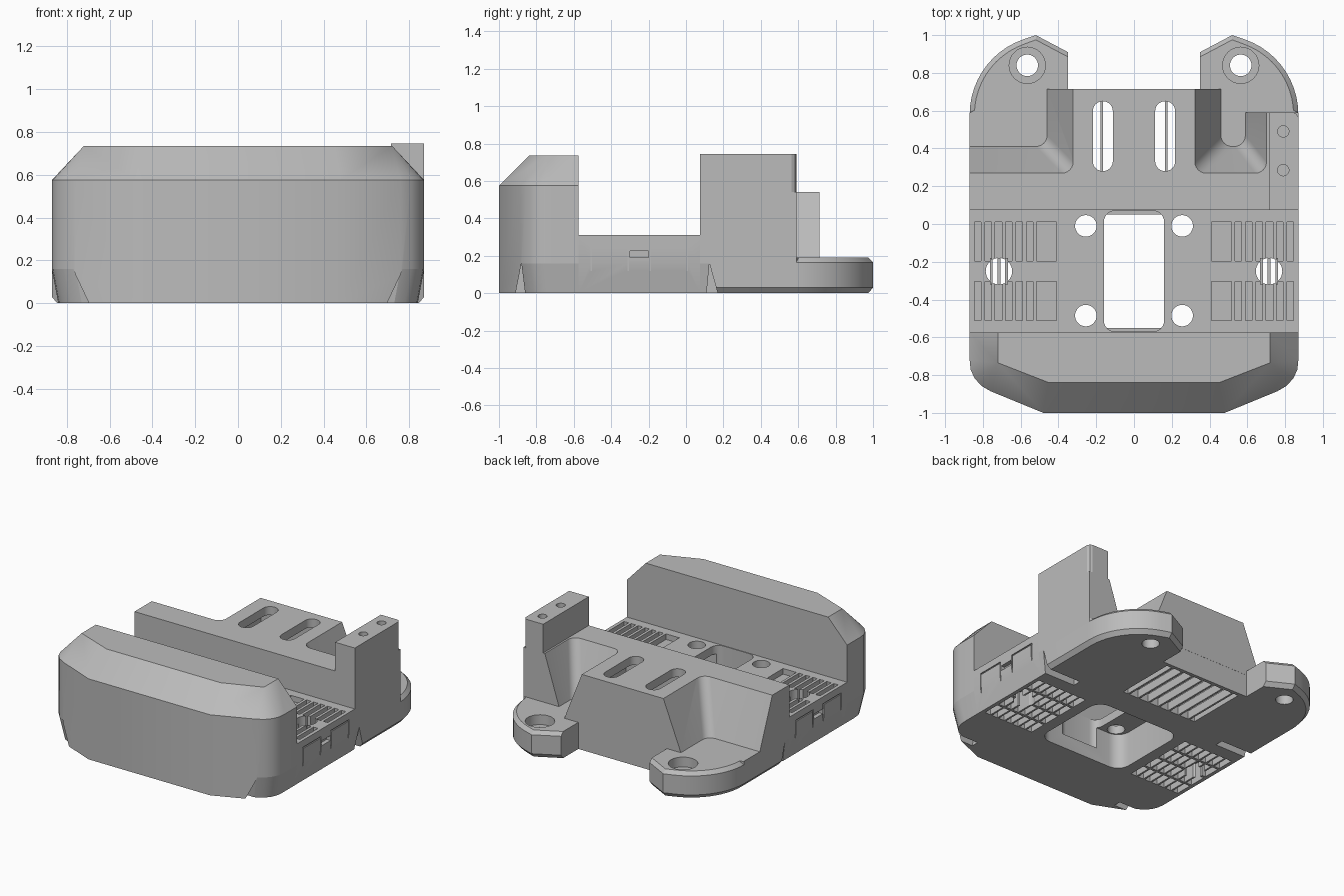
import bpy
import bmesh
from math import sin, cos, pi

cube = bpy.data.objects.get("Cube")
if cube:
    bpy.data.objects.remove(cube)

grey = bpy.data.materials.new("plain grey")
grey.use_nodes = True
grey.diffuse_color = (0.5, 0.5, 0.5, 1)
grey.node_tree.nodes["Principled BSDF"].inputs["Base Color"].default_value = (0.5, 0.5, 0.5, 1)


def hull(points):
    """Convex solid around the points."""
    bm = bmesh.new()
    for p in points:
        bm.verts.new(p)
    res = bmesh.ops.convex_hull(bm, input=bm.verts)
    loose = [v for v in set(res["geom_interior"] + res["geom_unused"])
             if isinstance(v, bmesh.types.BMVert) and v.is_valid and not v.link_faces]
    bmesh.ops.delete(bm, geom=loose, context="VERTS")
    bmesh.ops.dissolve_limit(bm, angle_limit=0.005, verts=bm.verts, edges=bm.edges)
    bmesh.ops.recalc_face_normals(bm, faces=bm.faces)
    return bm


def loft(*layers):
    """Convex solid through (outline, height) layers."""
    return hull([(x, y, z) for outline, z in layers for x, y in outline])


def rect(x0, x1, y0, y1, r=0.0, n=6):
    if not r:
        return [(x0, y0), (x1, y0), (x1, y1), (x0, y1)]
    corners = [(x1 - r, y1 - r), (x0 + r, y1 - r), (x0 + r, y0 + r), (x1 - r, y0 + r)]
    return [(cx + r * cos((q + i / n) * pi / 2), cy + r * sin((q + i / n) * pi / 2))
            for q, (cx, cy) in enumerate(corners) for i in range(n + 1)]


def box(x0, x1, y0, y1, z0, z1, r=0.0):
    outline = rect(x0, x1, y0, y1, r)
    return loft((outline, z0), (outline, z1))


def rod(x, y, r, z0, z1):
    outline = [(x + r * cos(i * pi / 16), y + r * sin(i * pi / 16)) for i in range(32)]
    return loft((outline, z0), (outline, z1))


def make(name, solids):
    mesh = bpy.data.meshes.new(name)
    whole = bmesh.new()
    for bm in solids:
        bm.to_mesh(mesh)
        bm.free()
        whole.from_mesh(mesh)
    whole.to_mesh(mesh)
    whole.free()
    mesh.materials.clear()
    mesh.materials.append(grey)
    obj = bpy.data.objects.new(name, mesh)
    bpy.context.collection.objects.link(obj)
    return obj


def part(name, solid, cuts=()):
    obj = make(name, [solid])
    if cuts:
        cutter = make("cutter", cuts)
        cutter.hide_render = True
        mod = obj.modifiers.new("cut", "BOOLEAN")
        mod.operation, mod.solver, mod.object = "DIFFERENCE", "EXACT", cutter
        mod.use_self = True
    bpy.ops.object.select_all(action="DESELECT")
    obj.select_set(True)
    bpy.context.view_layer.objects.active = obj
    if cuts:
        bpy.ops.object.modifier_apply(modifier="cut")
        bpy.data.objects.remove(cutter)
    bpy.ops.object.shade_smooth_by_angle(angle=0.4)
    return obj


def flip(outline, s):
    return [(s * x, y) for x, y in outline]


def both(outline):
    return outline + flip(outline, -1)


def notch(s):
    """Undercut along the lower side edge."""
    return loft((rect(s * 0.6, s * 1.1, -0.915, 0.175), -0.02),
                (rect(s * 0.6, s * 1.1, -0.88, 0.125), 0.16))


SIDES = (("right", -1), ("left", 1))

# Front bumper with bevelled crown
nose = [(0.48, -1), (0.76, -0.885), (0.81, -0.855), (0.845, -0.815),
        (0.865, -0.77), (0.87, -0.72), (0.87, -0.575)]
crown = [(0.45, -0.84), (0.72, -0.735), (0.72, -0.575)]
part("front_bumper", loft((both(nose), 0), (both(nose), 0.575), (both(crown), 0.735)),
     [notch(-1), notch(1)])

# Skirts filling the undercuts
for label, s in SIDES:
    lip = flip([(0.55, -0.88), (0.76, -0.88)] + nose[2:] + [(0.55, -0.575)], s)
    inner = [(x - s * 0.03, y + 0.02 if y < -0.6 else y) for x, y in lip]
    part(label + "_front_skirt", loft((inner, 0), (inner, 0.13), (lip, 0.16)))
    tail, tail_in = (rect(s * 0.55, s * x, 0.075, y) for x, y in ((0.87, 0.125), (0.84, 0.11)))
    part(label + "_rear_skirt", loft((tail_in, 0), (tail_in, 0.13), (tail, 0.16)))

# Centre deck with window, screw holes and vents
deck_low = rect(-0.84, 0.84, -0.575, 0.075)
deck_top = rect(-0.87, 0.87, -0.575, 0.075)
cuts = [box(-0.16, 0.16, -0.57, 0.07, 0.1, 0.5, 0.06),
        box(-0.34, 0.34, -0.55, 0.05, -0.1, 0.25, 0.09)]
for s in (-1, 1):
    cuts += [rod(s * 0.255, y, 0.057, 0.2, 0.5) for y in (-0.01, -0.485)]
    cuts.append(rod(s * 0.715, -0.25, 0.07, -0.1, 0.5))
    cuts.append(box(s * 0.84, s * 0.9, -0.3, -0.2, 0.19, 0.225))
    for y in (-0.51, -0.195):
        cuts.append(box(s * 0.41, s * 0.515, y, y + 0.205, 0.27, 0.5))
        cuts += [box(s * (0.535 + 0.055 * i), s * (0.57 + 0.055 * i), y, y + 0.205, 0.19, 0.5)
                 for i in range(6)]
        cuts += [box(s * 0.862, s * 0.9, y + d, y + d + 0.008, 0.12, 0.26) for d in (0, 0.197)]
        cuts.append(box(s * 0.862, s * 0.9, y + 0.008, y + 0.197, 0.25, 0.26))
    # Lower grille cells
    for i in range(7):
        for j in range(4):
            x, y = 0.42 + 0.058 * i, -0.53 + 0.14 * j
            cuts.append(box(s * x, s * (x + 0.045), y, y + 0.122, -0.1, 0.14))
part("centre_deck", loft((deck_low, 0), (deck_low, 0.13), (deck_top, 0.16), (deck_top, 0.31)), cuts)

# Bars crossing the side vent holes
for label, s in SIDES:
    for i in range(3):
        x = s * (0.675 + 0.04 * i)
        part(f"{label}_vent_bar_{i + 1}", box(x - 0.007, x + 0.007, -0.32, -0.18, 0.14, 0.24))

# Rear platform with scooped corners, slots and a hollow underside
slots = [box(s * 0.165 - 0.053, s * 0.165 + 0.053, 0.28, 0.65, 0.4, 0.7, 0.052) for s in (-1, 1)]
hollow = box(-0.3, 0.3, 0.25, 0.69, -0.1, 0.48)
scoop_right = loft((rect(-1.2, -0.46, 0.41, 1.2, 0.06), 0.19),
                   (rect(-1.2, -0.318, 0.265, 1.2, 0.06), 0.55))
scoop_left = loft((rect(0.46, 0.59, 0.41, 1.2, 0.06), 0.19),
                  (rect(0.318, 0.705, 0.265, 1.2, 0.06), 0.55))
behind_tower = box(0.57, 1.2, 0.59, 1.2, 0.19, 0.6)
plan = both([(0.87, 0.075), (0.87, 0.59), (0.6, 0.715)])
part("rear_platform", loft((plan, 0.16), (plan, 0.54)),
     slots + [hollow, scoop_right, scoop_left, behind_tower])
part("rear_core", box(-0.36, 0.36, 0.075, 0.714, 0, 0.17),
     [box(-0.3, 0.3, 0.25, 0.69, -0.1, 0.48)])
for i in range(7):
    x = (i - 3) * 0.085
    part(f"underside_rib_{i + 1}", box(x - 0.007, x + 0.007, 0.24, 0.7, 0, 0.06))

# Rounded rear feet with counterbored holes
for label, s in SIDES:
    arc = [(0.45 + 0.42 * cos(a * pi / 28), 0.58 + 0.42 * sin(a * pi / 28)) for a in range(12)]
    foot = [(0.35, 0.075), (0.87, 0.075)] + arc + [(0.52, 1.0), (0.35, 0.91)]
    inset = [(0.35, 0.075), (0.845, 0.075)]
    inset += [(0.45 + (x - 0.45) * 0.94, 0.58 + (y - 0.58) * 0.94) for x, y in arc]
    inset += [(0.52, 0.975), (0.35, 0.885)]
    foot, inset = flip(foot, s), flip(inset, s)
    part(label + "_rear_foot", loft((inset, 0), (foot, 0.03), (foot, 0.165), (inset, 0.19)),
         [notch(s), rod(s * 0.565, 0.84, 0.057, -0.1, 0.3), rod(s * 0.565, 0.84, 0.096, 0.12, 0.3)])

# Side tower with two screw holes
post = [(0.715, 0.075), (0.87, 0.075), (0.87, 0.565), (0.86, 0.583), (0.845, 0.59), (0.715, 0.59)]
part("side_tower", loft((post, 0.17), (post, 0.745)),
     [rod(0.79, y, 0.03, 0.6, 0.8) for y in (0.285, 0.49)])
